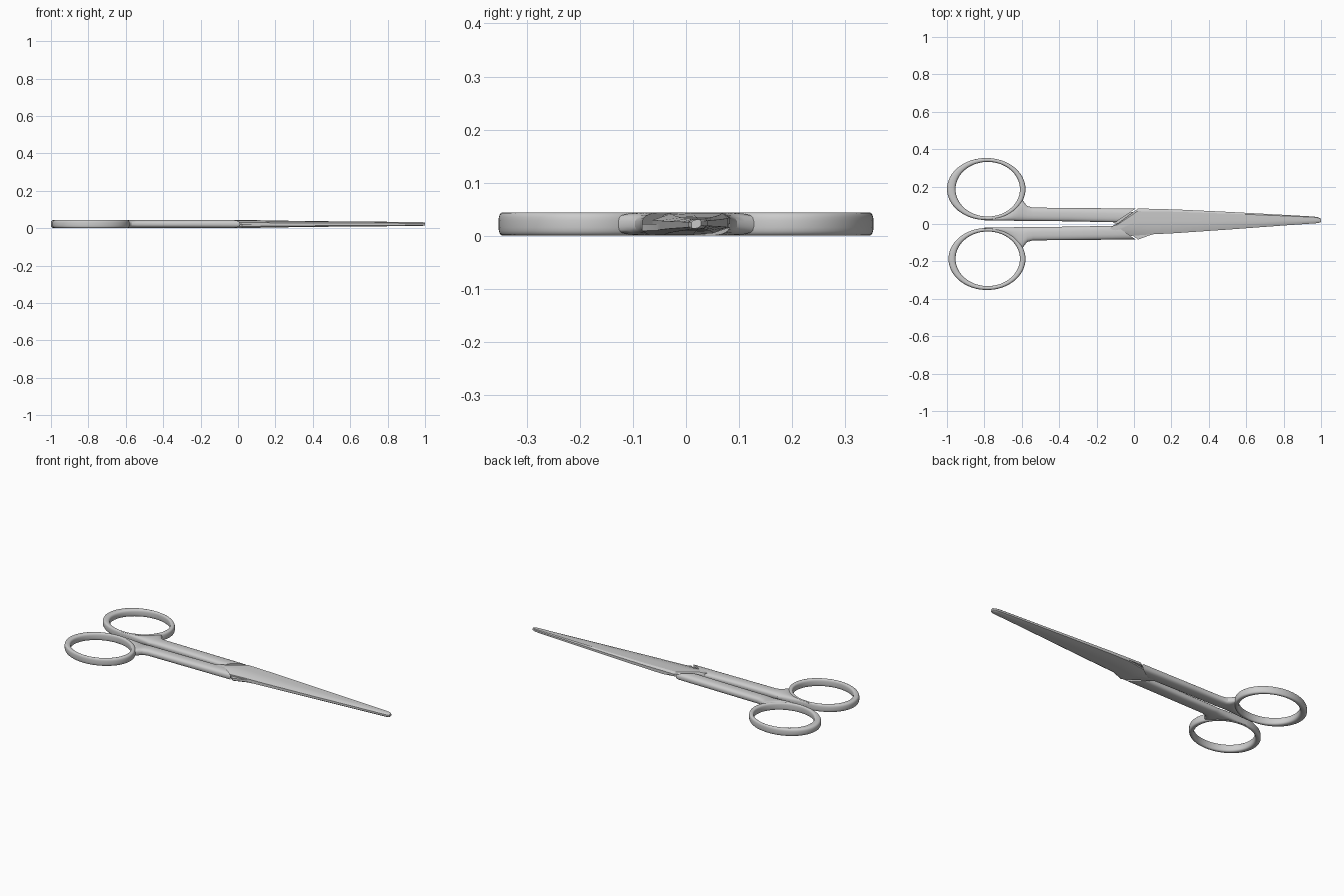
import bpy, bmesh, math

if "Cube" in bpy.data.objects:
    bpy.data.objects.remove(bpy.data.objects["Cube"])

MID = 0.0225   # height of the plane where the two halves meet


def loft(name, stations, section, closed=False):
    """Skin a section along stations (low point, high point, half height).
    Section points are (t across the rails, h in half heights)."""
    bm = bmesh.new()
    loops = []
    for lo, hi, half in stations:
        loops.append([bm.verts.new((lo[0] + (hi[0] - lo[0]) * t,
                                    lo[1] + (hi[1] - lo[1]) * t,
                                    MID + half * h)) for t, h in section])
    n = len(section)
    pairs = list(zip(loops, loops[1:]))
    if closed:
        pairs.append((loops[-1], loops[0]))
    else:
        bm.faces.new(loops[0])
        bm.faces.new(loops[-1])
    for a, b in pairs:
        for i in range(n):
            j = (i + 1) % n
            bm.faces.new((a[i], a[j], b[j], b[i]))
    bmesh.ops.recalc_face_normals(bm, faces=bm.faces)
    mesh = bpy.data.meshes.new(name)
    bm.to_mesh(mesh)
    bm.free()
    ob = bpy.data.objects.new(name, mesh)
    bpy.context.collection.objects.link(ob)
    bpy.ops.object.select_all(action='DESELECT')
    ob.select_set(True)
    bpy.context.view_layer.objects.active = ob
    bpy.ops.object.shade_smooth_by_angle(angle=math.radians(30))


def rounded(power, n=20):
    """Superellipse section."""
    pts = []
    for i in range(n):
        a = 2 * math.pi * (i + 0.5) / n
        c, s = math.cos(a), math.sin(a)
        pts.append((0.5 + 0.5 * math.copysign(abs(c) ** (2 / power), c),
                    math.copysign(abs(s) ** (2 / power), s)))
    return pts


# Shank edges as (x, low y, high y), flaring into the finger ring
SHANK = [(-0.80, 0.020, 0.028), (-0.74, 0.019, 0.035), (-0.69, 0.018, 0.050),
         (-0.64, 0.017, 0.088), (-0.615, 0.016, 0.122), (-0.598, 0.016, 0.134),
         (-0.584, 0.016, 0.112), (-0.57, 0.016, 0.096), (-0.54, 0.016, 0.088),
         (-0.35, 0.014, 0.086)]
# Blade edges beyond the crossing as (x, low y, high y, half height)
BLADE = [(0.10, -0.055, 0.081, 0.0205), (0.22, -0.049, 0.078, 0.018),
         (0.50, -0.030, 0.065, 0.0145), (0.80, -0.008, 0.049, 0.012),
         (0.96, 0.003, 0.040, 0.0105), (0.985, 0.005, 0.036, 0.010),
         (1.0, 0.010, 0.028, 0.008)]
# Blade section from cutting edge (t = 0) to spine (t = 1)
EDGE = [(0, 0), (0, 0.35), (0.22, 0.85), (0.5, 1), (0.9, 1), (1, 0.6), (1, 0)]

for label, s in (("left", 1), ("right", -1)):
    # Finger ring
    shift = 0 if s > 0 else 0.008
    ring = []
    for i in range(64):
        a = 2 * math.pi * i / 64
        c, d = math.cos(a), math.sin(a)
        ring.append(((-0.782 + 0.172 * c, s * (0.186 + 0.146 * d)),
                     (-0.790 + shift / 2 + (0.21 - shift / 2) * c,
                      s * (0.187 + 0.166 * d)), 0.022))
    loft(label + "_finger_ring", ring, rounded(3), closed=True)

    # Shank ending in a diagonal shoulder
    rails = [((x, s * lo), (x, s * hi), 0.0215) for x, lo, hi in SHANK]
    rails.append(((-0.10, s * 0.009), (0.01, s * 0.083), 0.0215))
    loft(label + "_shank", rails, rounded(2.6))

# Blades cross over: the upper one grows from the right shank, the lower from the left
for label, s in (("upper", 1), ("lower", -1)):
    rails = [((-0.16, s * -0.058), (-0.11, s * -0.006), s * 0.019),
             ((-0.11, s * -0.062), (-0.085, s * 0.003), s * 0.0215),
             ((-0.01, s * -0.063), (0.022, s * 0.083), s * 0.0215)]
    for x, lo, hi, half in BLADE:
        a, b = (x, lo), (x, hi)
        rails.append((a, b, half) if s > 0 else (b, a, -half))
    loft(label + "_blade", rails, EDGE)
